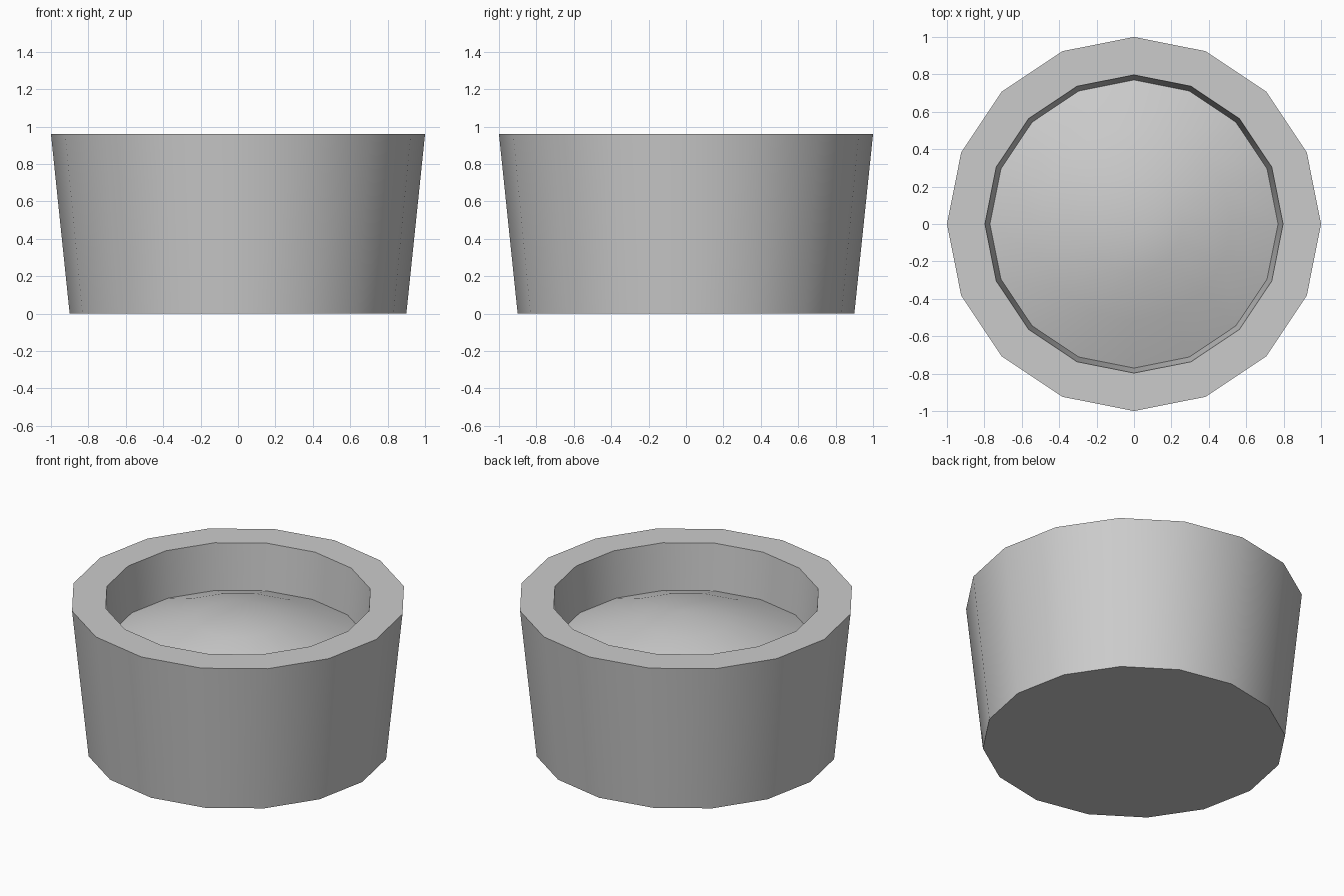
import bpy, bmesh
from math import cos, sin, pi

if "Cube" in bpy.data.objects:
    bpy.data.objects.remove(bpy.data.objects["Cube"])

SIDES = 16

def lathe(name, profile, cap_start=False, tip=None):
    # Spin (radius, height) rings into a faceted body
    bm = bmesh.new()
    rings = [[bm.verts.new((r * cos(2 * pi * i / SIDES), r * sin(2 * pi * i / SIDES), z))
              for i in range(SIDES)] for r, z in profile]
    for a, b in zip(rings, rings[1:]):
        for i in range(SIDES):
            j = (i + 1) % SIDES
            bm.faces.new((a[i], a[j], b[j], b[i]))
    if cap_start:
        bm.faces.new(rings[0][::-1])
    if tip:
        t = bm.verts.new(tip)
        for i in range(SIDES):
            bm.faces.new((rings[-1][i], rings[-1][(i + 1) % SIDES], t))
    mesh = bpy.data.meshes.new(name)
    bm.to_mesh(mesh)
    bm.free()
    ob = bpy.data.objects.new(name, mesh)
    bpy.context.collection.objects.link(ob)
    bpy.ops.object.select_all(action='DESELECT')
    bpy.context.view_layer.objects.active = ob
    ob.select_set(True)
    bpy.ops.object.shade_smooth_by_angle(angle=0.6)
    return ob

# Tapered pot wall with a thick flat rim and closed base
lathe("pot", [(0.90, 0), (1.0, 0.96), (0.797, 0.96), (0.770, 0.66)], cap_start=True)

# Gently domed soil, its peak slightly off centre
lathe("soil", [(0.772, 0.66), (0.52, 0.755), (0.26, 0.825)], tip=(0.06, -0.03, 0.85))
